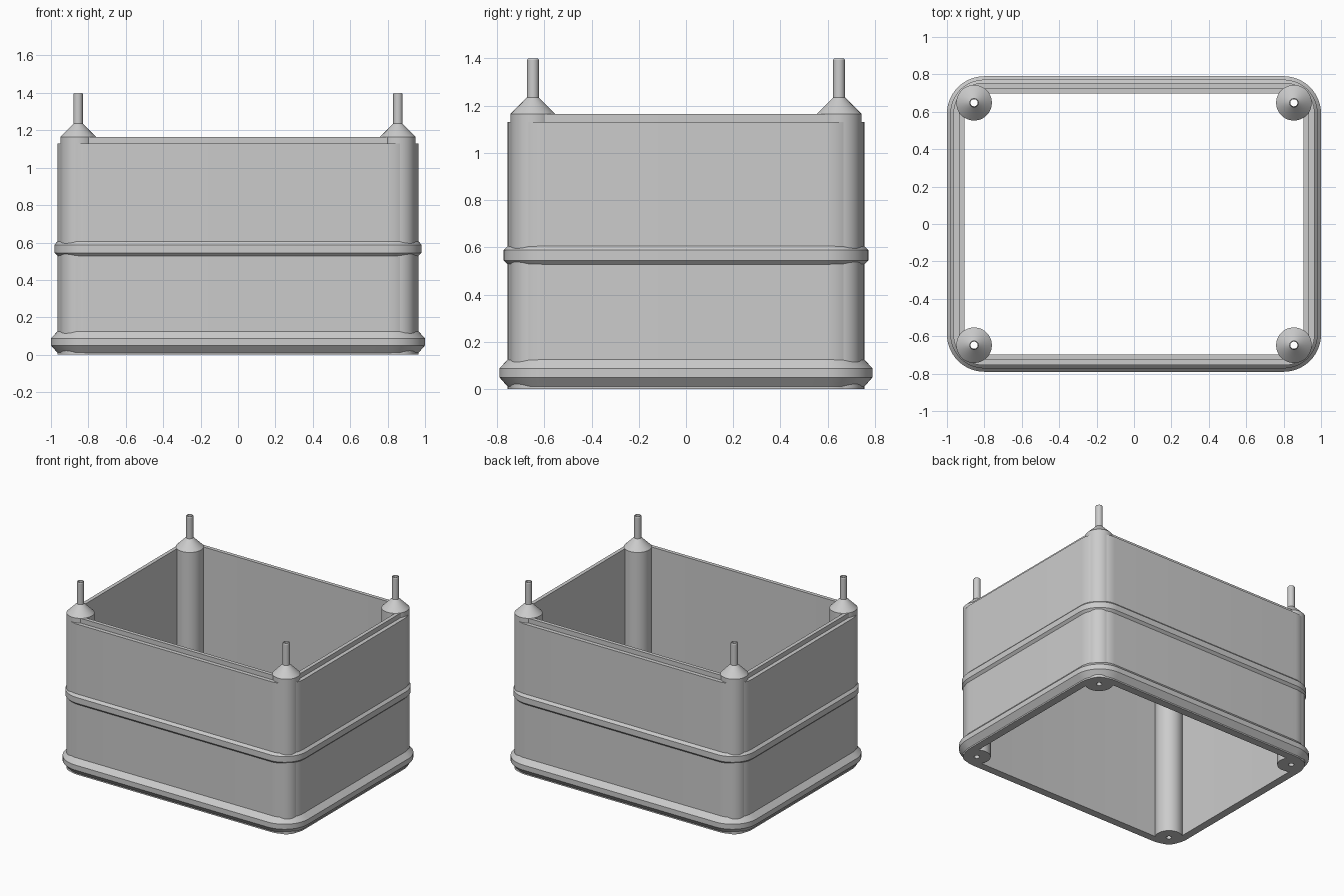
import bpy, bmesh, math

cube = bpy.data.objects.get("Cube")
if cube:
    bpy.data.objects.remove(cube, do_unlink=True)

grey = bpy.data.materials.new("plain_grey")
grey.use_nodes = True
colour = (0.6, 0.6, 0.6, 1)
grey.diffuse_color = colour
grey.node_tree.nodes["Principled BSDF"].inputs["Base Color"].default_value = colour

CORNER_STEPS = 14
POST_STEPS = 48


def loft(name, loops):
    """Skin closed loops of points into a closed tube, last loop joining the first."""
    bm = bmesh.new()
    rings = [[bm.verts.new(p) for p in loop] for loop in loops]
    for a, b in zip(rings, rings[1:] + rings[:1]):
        n = len(a)
        for i in range(n):
            j = (i + 1) % n
            bm.faces.new((a[i], a[j], b[j], b[i]))
    bmesh.ops.recalc_face_normals(bm, faces=bm.faces)
    mesh = bpy.data.meshes.new(name)
    bm.to_mesh(mesh)
    bm.free()
    mesh.materials.append(grey)
    obj = bpy.data.objects.new(name, mesh)
    bpy.context.collection.objects.link(obj)
    bpy.ops.object.select_all(action='DESELECT')
    obj.select_set(True)
    bpy.context.view_layer.objects.active = obj
    bpy.ops.object.shade_smooth_by_angle(angle=math.radians(30))
    return obj


def rounded_rect(cx, cy, radius, z):
    """Rounded rectangle whose corner arcs are centred on (+-cx, +-cy)."""
    points = []
    for quarter, (sx, sy) in enumerate(((1, 1), (-1, 1), (-1, -1), (1, -1))):
        for i in range(CORNER_STEPS + 1):
            a = math.pi / 2 * (quarter + i / CORNER_STEPS)
            points.append((sx * cx + radius * math.cos(a),
                           sy * cy + radius * math.sin(a), z))
    return points


def frame(name, cx, cy, profile):
    return loft(name, [rounded_rect(cx, cy, r, z) for r, z in profile])


def circle(x, y, radius, z):
    turn = 2 * math.pi / POST_STEPS
    return [(x + radius * math.cos(i * turn), y + radius * math.sin(i * turn), z)
            for i in range(POST_STEPS)]


# Open box wall with a thinner raised lip along the inside of its rim
frame("box_wall", 0.805, 0.595,
      [(0.102, 0), (0.16, 0), (0.16, 1.13), (0.13, 1.13), (0.13, 1.165), (0.102, 1.165)])

# Bevelled bands around the base and the middle
frame("base_band", 0.80, 0.59,
      [(0.135, 0.01), (0.165, 0.01), (0.20, 0.05), (0.20, 0.088), (0.165, 0.125), (0.135, 0.125)])
frame("middle_band", 0.80, 0.59,
      [(0.135, 0.528), (0.165, 0.528), (0.182, 0.545), (0.182, 0.588), (0.165, 0.606), (0.135, 0.606)])

# Corner posts with a cone and a hollow pin on top, bored right through
post_profile = [(0.019, 0), (0.095, 0), (0.095, 1.165), (0.025, 1.235),
                (0.025, 1.394), (0.021, 1.4), (0.019, 1.4)]
for side, sx in (("left", 1), ("right", -1)):
    for end, sy in (("front", -1), ("back", 1)):
        loft(f"{end}_{side}_corner_post",
             [circle(sx * 0.855, sy * 0.648, r, z) for r, z in post_profile])
